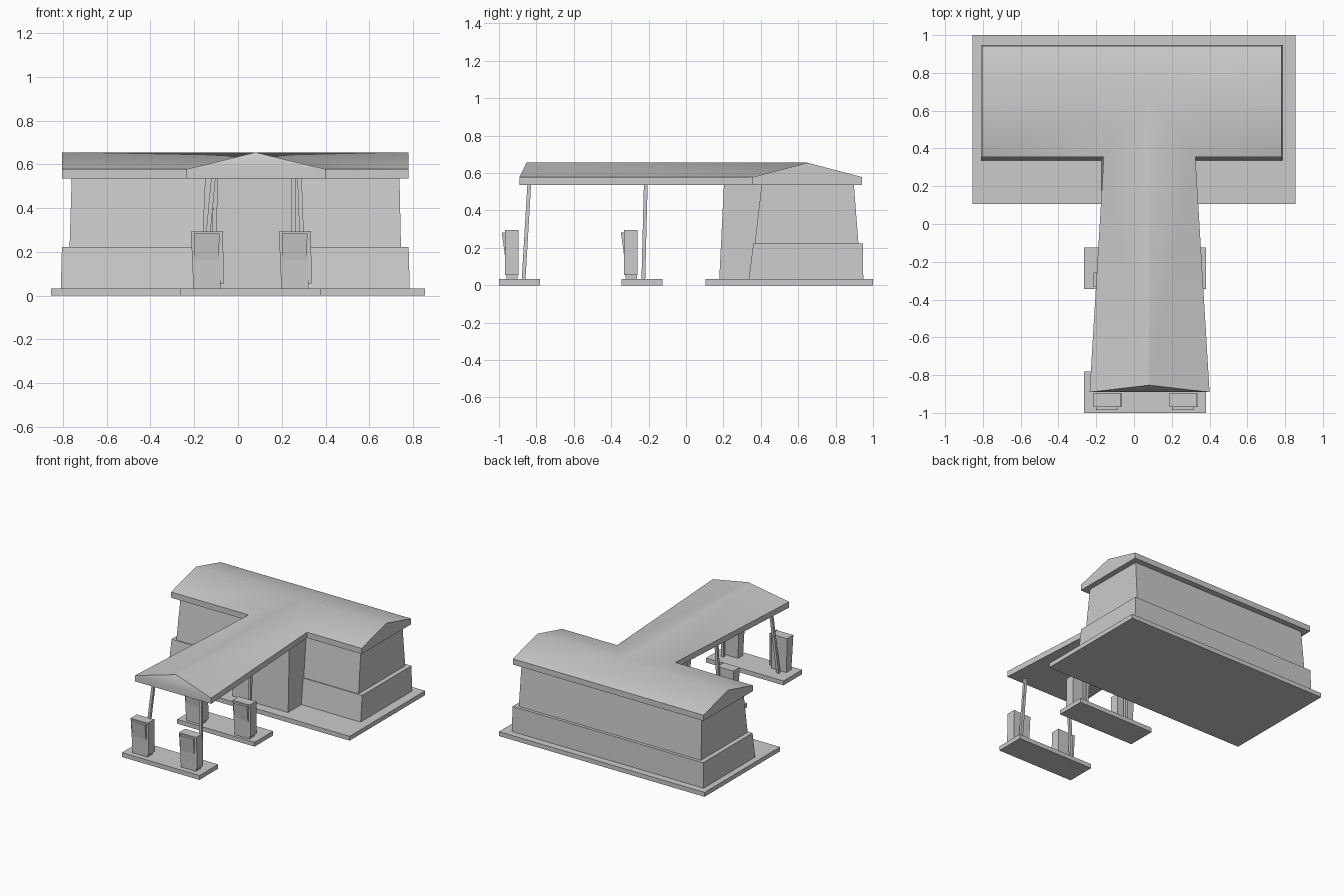
import bpy
import bmesh
from mathutils import Vector

cube = bpy.data.objects.get("Cube")
if cube:
    bpy.data.objects.remove(cube, do_unlink=True)

# One plain material
grey = bpy.data.materials.new("plain_grey")
grey.use_nodes = True
COLOUR = (0.6, 0.6, 0.6, 1)
grey.diffuse_color = COLOUR
grey.node_tree.nodes["Principled BSDF"].inputs["Base Color"].default_value = COLOUR


def mesh_object(name, verts, faces):
    bm = bmesh.new()
    vs = [bm.verts.new(v) for v in verts]
    for f in faces:
        bm.faces.new([vs[i] for i in f])
    bmesh.ops.recalc_face_normals(bm, faces=bm.faces)
    me = bpy.data.meshes.new(name)
    bm.to_mesh(me)
    bm.free()
    me.materials.append(grey)
    ob = bpy.data.objects.new(name, me)
    bpy.context.scene.collection.objects.link(ob)
    return ob


def block(name, low, z0, z1, high=None):
    """Box between two (x0, x1, y0, y1) rectangles; tapered when they differ."""
    verts = []
    for (x0, x1, y0, y1), z in ((low, z0), (high or low, z1)):
        verts += [(x0, y0, z), (x1, y0, z), (x1, y1, z), (x0, y1, z)]
    sides = [(i, (i + 1) % 4, (i + 1) % 4 + 4, i + 4) for i in range(4)]
    return mesh_object(name, verts, sides + [(3, 2, 1, 0), (4, 5, 6, 7)])


SLAB = 0.033
LEDGE = 0.222
EAVE = 0.535

# Ground slabs
block("building_slab", (-0.855, 0.855, 0.105, 1), 0, SLAB)
for label, y in (("front", -1), ("rear", -0.345)):
    block(label + "_pump_island", (-0.265, 0.38, y, y + 0.22), 0, SLAB)

# Building walls
block("lower_wall", (-0.81, 0.785, 0.335, 0.948), SLAB, LEDGE,
      (-0.805, 0.78, 0.36, 0.945))
block("upper_wall", (-0.77, 0.745, 0.368, 0.922), LEDGE, EAVE + 0.01,
      (-0.76, 0.738, 0.405, 0.897))
block("entrance_block", (-0.172, 0.292, 0.178, 0.5), SLAB, EAVE + 0.01,
      (-0.15, 0.285, 0.203, 0.5))

# Roof with canopy, one T-shaped shell
outline = [(-0.805, 0.355), (-0.16, 0.355), (-0.235, -0.89), (0.4, -0.89),
           (0.325, 0.355), (0.78, 0.355), (0.78, 0.942), (-0.805, 0.942)]
n = len(outline)
verts = [(x, y, z) for z in (EAVE, 0.578) for x, y in outline]
verts += [(x, y, 0.655) for x, y in
          ((-0.805, 0.65), (0.08, 0.65), (0.78, 0.65), (0.08, -0.853))]
L, J, R, F = range(2 * n, 2 * n + 4)
slopes = [(0, 1, J, L), (1, 2, F, J), (F, 3, 4, J), (J, 4, 5, R),
          (R, 6, 7, L, J), (7, 0, L), (5, 6, R), (2, 3, F)]
faces = [[i + n if i < n else i for i in f] for f in slopes]
faces += [(i, (i + 1) % n, (i + 1) % n + n, i + n) for i in range(n)]
faces.append(list(reversed(range(n))))
roof = mesh_object("roof_and_canopy", verts, faces)
bpy.context.view_layer.objects.active = roof
roof.select_set(True)
bpy.ops.object.shade_smooth_by_angle()
roof.select_set(False)

# Leaning canopy posts: (label, bottom x, top x, bottom y, top y)
for label, xb, xt, yb, yt in (
        ("front_left", 0.3, 0.281, -0.868, -0.838),
        ("front_right", -0.16, -0.112, -0.868, -0.838),
        ("rear_left", 0.255, 0.255, -0.228, -0.215),
        ("rear_right", -0.118, -0.1, -0.228, -0.215)):
    h = 0.01
    block(label + "_post", (xb - h, xb + h, yb - h, yb + h), SLAB, EAVE + 0.01,
          (xt - h, xt + h, yt - h, yt + h))

# Fuel pumps: body, sloped display and side plate
for row, y in (("front", -0.965), ("rear", -0.328)):
    for side, x in (("right", -0.142), ("left", 0.26)):
        name = f"{row}_{side}_pump"
        block(name + "_body", (x - 0.062, x + 0.062, y + 0.005, y + 0.065), SLAB, 0.293,
              (x - 0.073, x + 0.068, y - 0.003, y + 0.07))
        block(name + "_display", (x - 0.057, x + 0.055, y - 0.004, y + 0.03), 0.165, 0.283,
              (x - 0.059, x + 0.057, y - 0.02, y + 0.03))
        block(name + "_side_plate", (x + 0.06, x + 0.077, y - 0.003, y + 0.07), 0.055, 0.296,
              (x + 0.06, x + 0.073, y - 0.003, y + 0.07))
